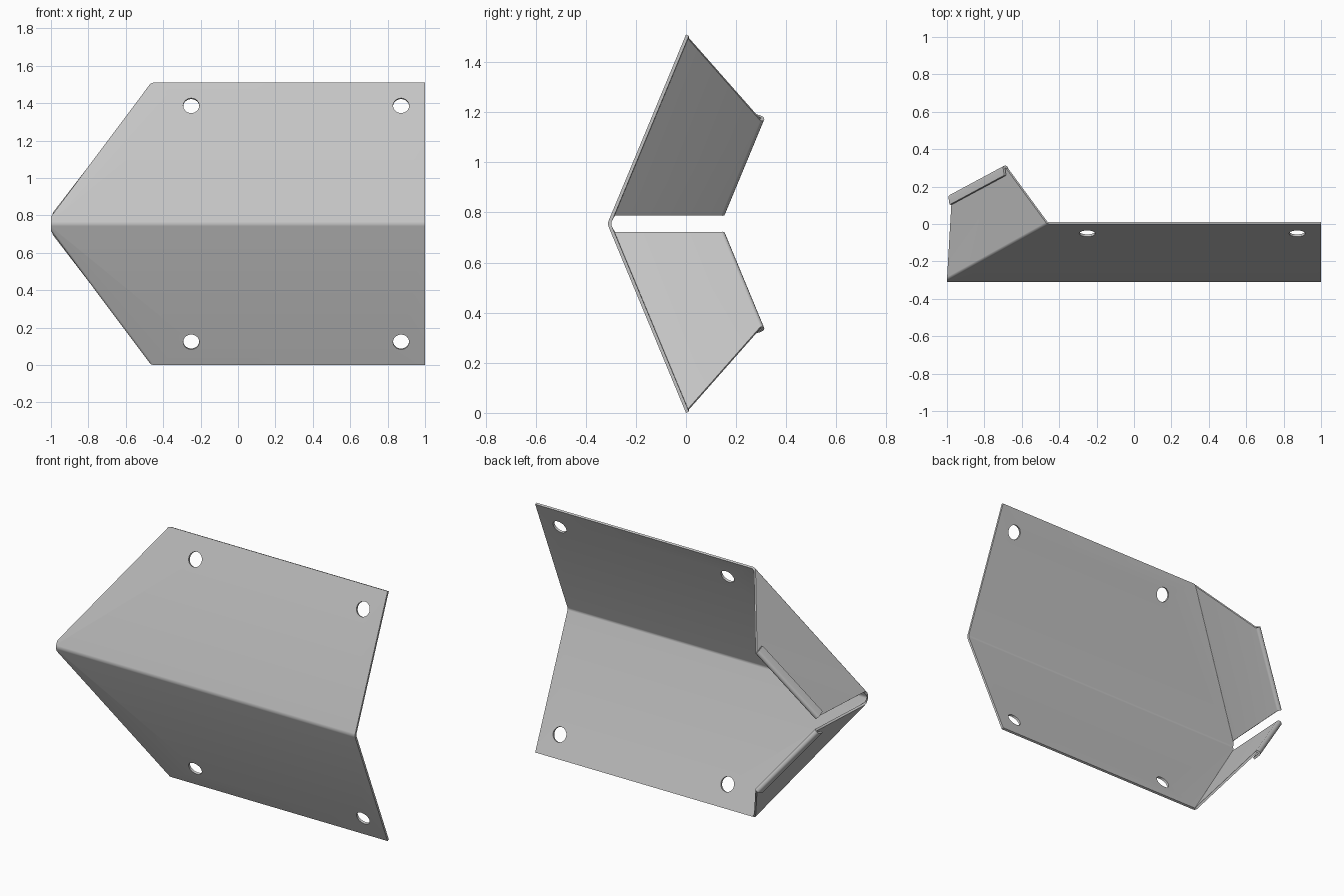
import bpy, bmesh
from math import sin, cos, pi
from mathutils import Vector

cube = bpy.data.objects.get("Cube")
if cube:
    bpy.data.objects.remove(cube, do_unlink=True)

MID = 0.755        # height of the ridge, half of the total height
RIDGE_Y = -0.314
T = 0.013          # sheet thickness
GAP_R = 0.004      # inner radius of the hem fold
HEM = 0.056        # hem width

steel = bpy.data.materials.new("light_grey_steel")
steel.use_nodes = True
grey = (0.56, 0.56, 0.56, 1)
steel.diffuse_color = grey
steel.node_tree.nodes["Principled BSDF"].inputs["Base Color"].default_value = grey


def on_plate(x, dz):
    """Point on the upper sloping plate, dz above the ridge."""
    return Vector((x, RIDGE_Y * (1 - dz / MID), dz))


# Upper half outline: plate corners, then the side flange
top_right = on_plate(1, MID)
a, d = on_plate(-0.465, MID), on_plate(-1, 0.04)
b, c = Vector((-0.685, 0.312, 0.415)), Vector((-0.977, 0.155, 0.036))
out = (b - a).cross(d - a).normalized()
inward = out.cross((c - b).normalized())

# Offsets from the flange edge that fold the hem back over the outside
hem_path = [inward * (GAP_R + T)]
for i in range(1, 7):
    ang = pi * i / 6
    hem_path.append(hem_path[0] + out * GAP_R * (1 - cos(ang)) - inward * GAP_R * sin(ang))
hem_path.append(hem_path[-1] + inward * (HEM - GAP_R - T))

# Outer surface of the sheet, both halves sharing the ridge
bm = bmesh.new()
ridge = [bm.verts.new((x, RIDGE_Y, MID)) for x in (1, -1)]
bends = []
for side in (1, -1):
    def vert(p):
        return bm.verts.new((p.x, p.y, MID + side * p.z))

    def face(vs):
        return bm.faces.new(vs if side == 1 else vs[::-1])

    tr, va, vd = vert(top_right), vert(a), vert(d)
    face([ridge[0], tr, va, vd, ridge[1]])
    p, q = va, vd
    for off in hem_path:
        p2, q2 = vert(b + off), vert(c + off)
        face([q, p, p2, q2])
        p, q = p2, q2
    bends.append(bm.edges.get((va, vd)))
bends.append(bm.edges.get(ridge))

# Rounded bends
bmesh.ops.bevel(bm, geom=bends, offset=0.013, offset_type='OFFSET',
                segments=5, profile=0.5, affect='EDGES', clamp_overlap=False)
mesh = bpy.data.meshes.new("folded_bracket")
bm.to_mesh(mesh)
bm.free()
mesh.materials.append(steel)
bracket = bpy.data.objects.new("folded_bracket", mesh)
bpy.context.collection.objects.link(bracket)


def activate(obj):
    bpy.ops.object.select_all(action='DESELECT')
    obj.select_set(True)
    bpy.context.view_layer.objects.active = obj


# Sheet thickness towards the inside
activate(bracket)
thick = bracket.modifiers.new("thickness", 'SOLIDIFY')
thick.thickness = T
thick.offset = -1
thick.use_even_offset = True
bpy.ops.object.modifier_apply(modifier=thick.name)

# Four screw holes, square to the plates
for side in (1, -1):
    for x in (-0.25, 0.872):
        centre = on_plate(x, 0.632)
        centre.z = MID + side * centre.z
        axis = Vector((0, -MID, -side * RIDGE_Y))
        bpy.ops.mesh.primitive_cylinder_add(
            vertices=32, radius=0.043, depth=0.12, location=centre,
            rotation=axis.to_track_quat('Z', 'Y').to_euler())
        cutter = bpy.context.object
        cutter.name = "hole_cutter"
        cutter.hide_render = True
        activate(bracket)
        cut = bracket.modifiers.new("hole", 'BOOLEAN')
        cut.operation = 'DIFFERENCE'
        cut.solver = 'EXACT'
        cut.object = cutter
        bpy.ops.object.modifier_apply(modifier=cut.name)
        bpy.data.objects.remove(cutter, do_unlink=True)

activate(bracket)
bpy.ops.object.shade_smooth_by_angle(angle=0.6)
